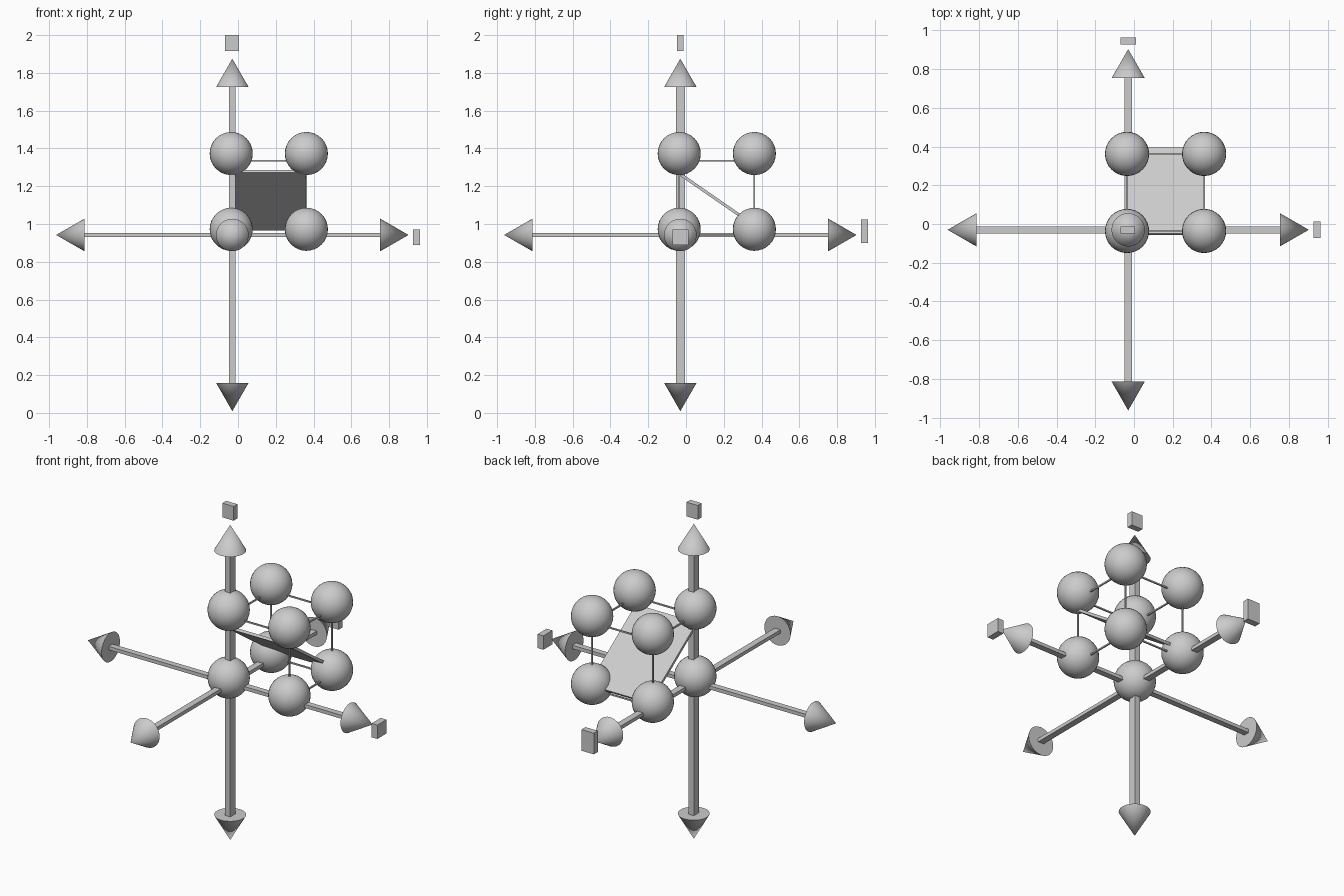
import bpy, math
from mathutils import Vector

if "Cube" in bpy.data.objects:
    bpy.data.objects.remove(bpy.data.objects["Cube"])

C = Vector((-0.03, -0.03, 0.942))      # axis crossing
LO, HI = -0.036, 0.362                 # cage corners in x and y
BALL_Z = (0.972, 1.373)
WIRE_Z = (0.942, 1.335)
TIP, CONE_H = 0.933, 0.15


def smooth(obj, angle):
    bpy.ops.object.shade_smooth_by_angle(angle=math.radians(angle))
    return obj


def box(name, loc, size, rot=(0, 0, 0)):
    bpy.ops.mesh.primitive_cube_add(size=1, location=loc, rotation=rot)
    o = bpy.context.object
    o.name = name
    o.scale = size
    bpy.ops.object.transform_apply(location=False, rotation=False, scale=True)
    return o


# square axis rods, each with a cone arrowhead at both ends
rod_len = 2 * (TIP - CONE_H) + 0.01
rods = {"x": (rod_len, 0.036, 0.021),
        "y": (0.038, rod_len, 0.021),
        "z": (0.034, 0.048, rod_len)}
for i, (axis, size) in enumerate(rods.items()):
    box(f"{axis}_axis_rod", C, size)
    for sign, label in ((1, "positive"), (-1, "negative")):
        d = Vector((0, 0, 0))
        d[i] = sign
        bpy.ops.mesh.primitive_cone_add(
            vertices=32, radius1=0.086, depth=CONE_H,
            location=C + d * (TIP - CONE_H / 2),
            rotation=d.to_track_quat('Z', 'Y').to_euler())
        bpy.context.object.name = f"{axis}_{label}_arrowhead"
        smooth(bpy.context.object, 40)

# corner balls
for x in (LO, HI):
    for y in (LO, HI):
        for z in BALL_Z:
            bpy.ops.mesh.primitive_uv_sphere_add(
                segments=32, ring_count=16, radius=0.114, location=(x, y, z))
            bpy.context.object.name = "corner_ball"
            smooth(bpy.context.object, 60)

# thin wire cage joining the balls
W = 0.008
mid, span = (LO + HI) / 2, HI - LO
zmid, zspan = sum(WIRE_Z) / 2, WIRE_Z[1] - WIRE_Z[0]
for a in (LO, HI):
    for z in WIRE_Z:
        box("cage_wire_x", (mid, a, z), (span, W, W))
        box("cage_wire_y", (a, mid, z), (W, span, W))
    for b in (LO, HI):
        box("cage_wire_z", (a, b, zmid), (W, W, zspan))

# sloping plate cutting through the cage
p0, p1 = Vector((mid, -0.053, 1.279)), Vector((mid, 0.391, 0.972))
d = p1 - p0
box("slanted_plate", (p0 + p1) / 2, (span + 0.002, d.length, 0.016),
    (math.atan2(d.z, d.y), 0, 0))

# plain end markers beyond the positive arrowheads
box("x_end_marker", (0.945, -0.03, 0.93), (0.038, 0.085, 0.082))
box("y_end_marker", (-0.03, 0.945, 0.962), (0.082, 0.038, 0.125))
box("z_end_marker", (-0.032, -0.03, 1.958), (0.074, 0.036, 0.084))
